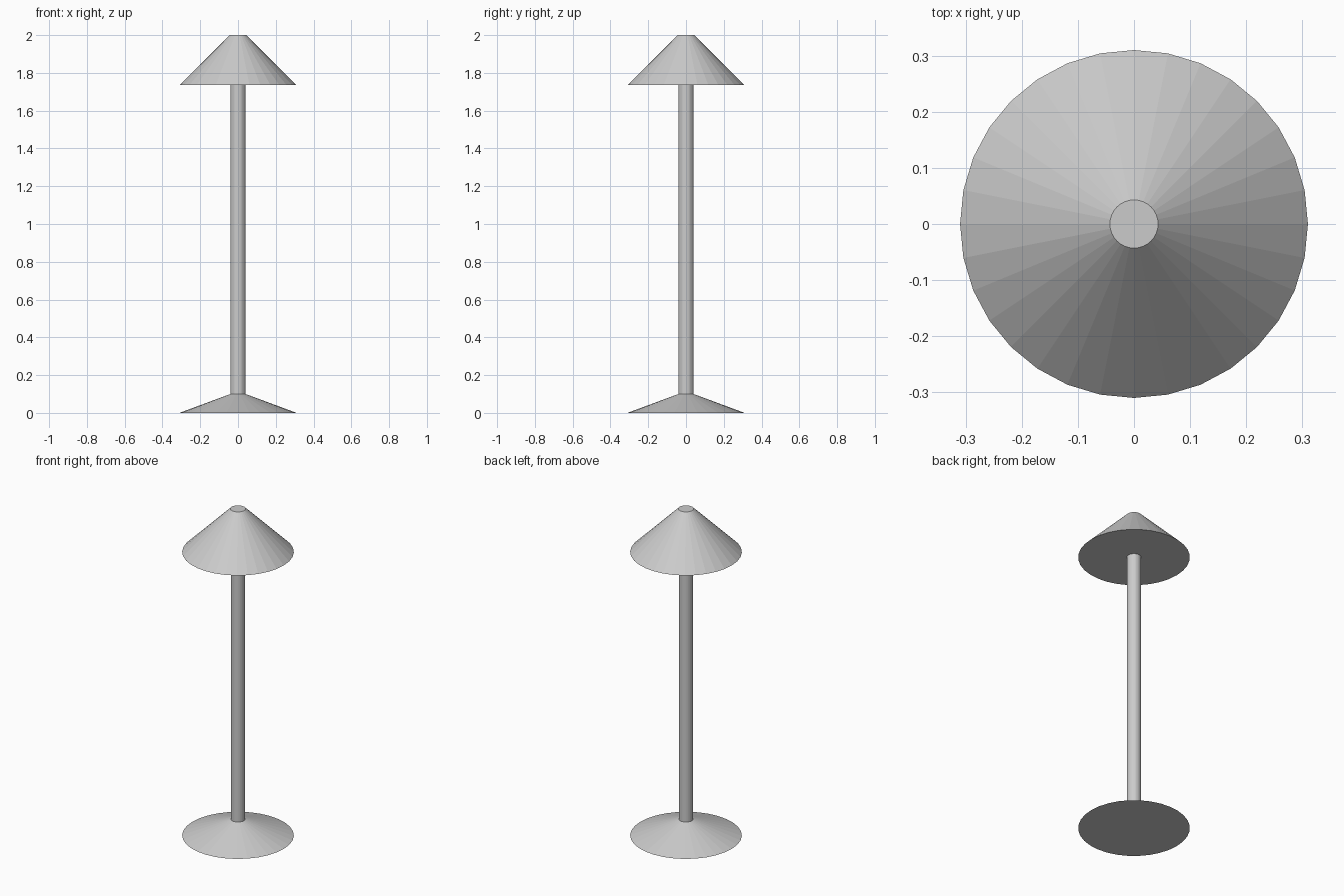
import bpy

if "Cube" in bpy.data.objects:
    bpy.data.objects.remove(bpy.data.objects["Cube"])

SIDES = 32


def frustum(name, r_bottom, r_top, z0, z1):
    """Flat-shaded, capped cone section standing between z0 and z1."""
    bpy.ops.mesh.primitive_cone_add(
        vertices=SIDES, radius1=r_bottom, radius2=r_top,
        depth=z1 - z0, location=(0, 0, (z0 + z1) / 2))
    obj = bpy.context.object
    obj.name = name
    return obj


# Wide, shallow foot
frustum("base", 0.31, 0.04, 0.0, 0.10)
# Straight pole up to the underside of the shade
frustum("pole", 0.04, 0.04, 0.10, 1.735)
# Closed conical shade with a small flat top
frustum("shade", 0.31, 0.043, 1.735, 2.0)
